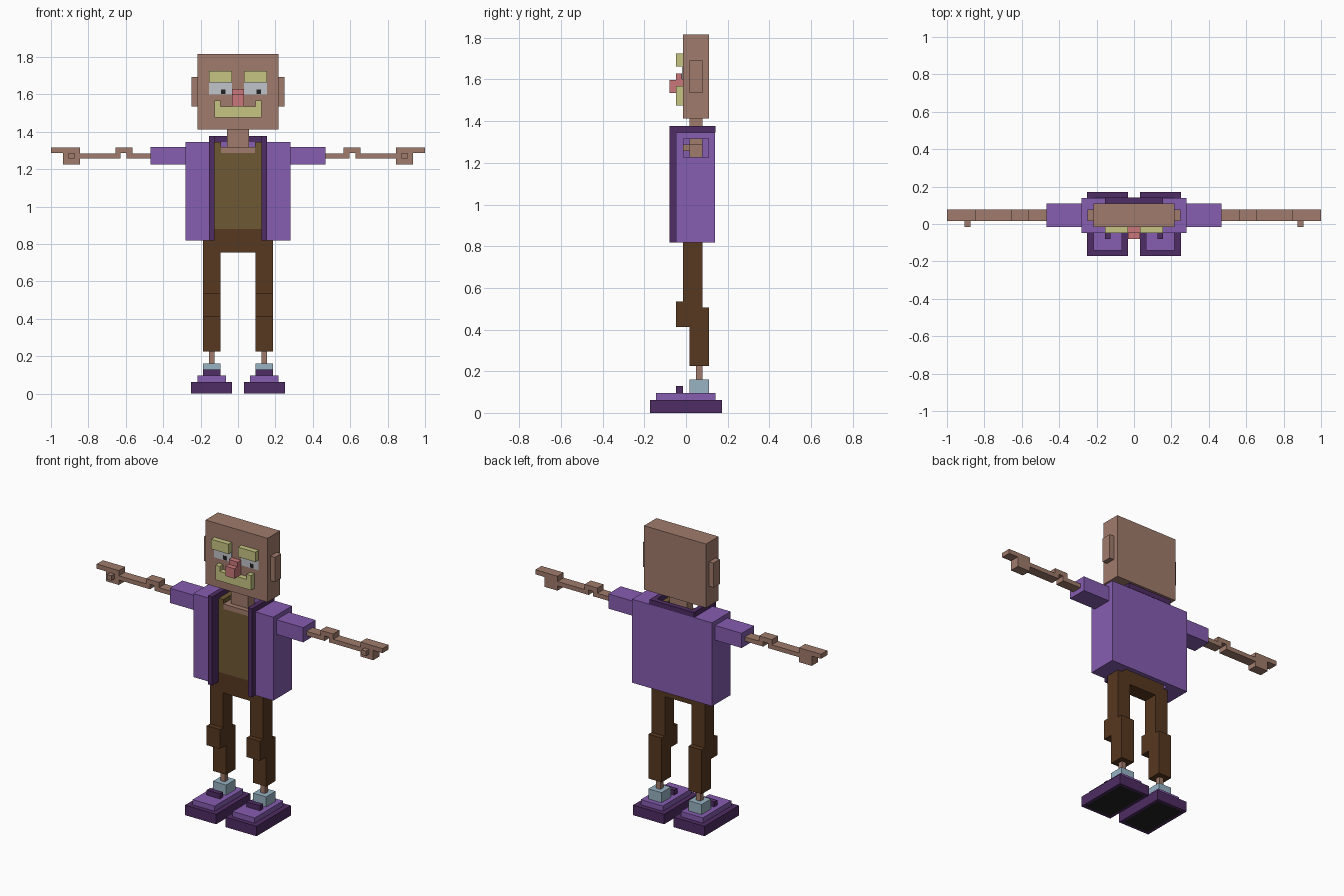
import bpy, bmesh

if "Cube" in bpy.data.objects:
    bpy.data.objects.remove(bpy.data.objects["Cube"])


def material(name, hex_code):
    def lin(c):
        c /= 255
        return c / 12.92 if c <= 0.04045 else ((c + 0.055) / 1.055) ** 2.4
    m = bpy.data.materials.new(name)
    m.diffuse_color = [lin(int(hex_code[i:i + 2], 16)) for i in (0, 2, 4)] + [1]
    m.use_nodes = True
    m.node_tree.nodes["Principled BSDF"].inputs["Base Color"].default_value = m.diffuse_color
    return m


SKIN = material("skin", "A07B6C")
PURPLE = material("jacket purple", "865DB1")
DARK = material("dark purple", "4F2C63")
BROWN = material("trouser brown", "573820")
OLIVE = material("vest olive", "6E5833")
BLOND = material("pale yellow hair", "C6C583")
PINK = material("nose pink", "C9777A")
BLUE = material("sock blue", "98B3C4")
WHITE = material("eye grey white", "C0C4C8")
BLACK = material("black", "222222")


def finish(name, bm, *mats):
    bmesh.ops.recalc_face_normals(bm, faces=bm.faces)
    me = bpy.data.meshes.new(name)
    bm.to_mesh(me)
    bm.free()
    for m in mats:
        me.materials.append(m)
    ob = bpy.data.objects.new(name, me)
    bpy.context.collection.objects.link(ob)
    return ob


def box(name, mat, x, y, z):
    """Axis-aligned box from (min, max) ranges."""
    bm = bmesh.new()
    bmesh.ops.create_cube(bm, size=1)
    for v in bm.verts:
        v.co = [r[0] if c < 0 else r[1] for c, r in zip(v.co, (x, y, z))]
    return finish(name, bm, mat)


def prism(name, mat, points, y):
    """Profile drawn in x and z, extruded along y."""
    bm = bmesh.new()
    face = bm.faces.new([bm.verts.new((px, y[0], pz)) for px, pz in points])
    ext = bmesh.ops.extrude_face_region(bm, geom=[face])
    for v in ext["geom"]:
        if isinstance(v, bmesh.types.BMVert):
            v.co.y = y[1]
    return finish(name, bm, mat)


def pair(name, mat, x, y, z):
    """Matching boxes on both sides of the body."""
    box(name + "_left", mat, x, y, z)
    box(name + "_right", mat, (-x[1], -x[0]), y, z)


# Head and face
box("head", SKIN, (-0.217, 0.217), (-0.015, 0.11), (1.412, 1.816))
pair("ear", SKIN, (0.217, 0.248), (0.016, 0.078), (1.536, 1.692))
pair("eyebrow", BLOND, (0.033, 0.155), (-0.048, -0.015), (1.662, 1.724))
pair("eye", WHITE, (0.033, 0.155), (-0.018, -0.015), (1.598, 1.662))
for i, x in enumerate((-0.092, 0.098)):
    box(f"pupil_{i + 1}", BLACK, (x, x + 0.024), (-0.021, -0.017), (1.602, 1.626))
box("nose_bridge", PINK, (-0.031, 0.031), (-0.048, -0.015), (1.536, 1.628))
box("nose_tip", PINK, (-0.031, 0.031), (-0.08, -0.048), (1.536, 1.598))
prism("moustache", BLOND, [(-0.125, 1.475), (0.125, 1.475), (0.125, 1.568), (0.094, 1.568),
                           (0.094, 1.536), (-0.094, 1.536), (-0.094, 1.568),
                           (-0.125, 1.568)], (-0.048, -0.015))

# Neck, vest and hips
box("neck", SKIN, (-0.06, 0.06), (0.016, 0.078), (1.30, 1.412))
box("neck_base", SKIN, (-0.092, 0.092), (-0.015, 0.105), (1.287, 1.318))
prism("vest", OLIVE, [(-0.125, 0.88), (0.125, 0.88), (0.125, 1.346), (0.092, 1.346),
                      (0.092, 1.287), (-0.092, 1.287), (-0.092, 1.346),
                      (-0.125, 1.346)], (-0.015, 0.11))
box("hips", BROWN, (-0.186, 0.186), (-0.015, 0.078), (0.755, 0.88))

# Open jacket with lapels and collar
pair("jacket_side", PURPLE, (0.155, 0.28), (-0.047, 0.14), (0.818, 1.346))
box("jacket_back", PURPLE, (-0.155, 0.155), (0.11, 0.14), (0.818, 1.346))
pair("lapel", DARK, (0.125, 0.155), (-0.08, -0.015), (0.818, 1.378))
pair("collar_side", DARK, (0.125, 0.155), (-0.015, 0.142), (1.346, 1.378))
box("collar_back", DARK, (-0.125, 0.125), (0.11, 0.142), (1.346, 1.378))

# Arms: sleeve, stepped elbow, hand and thumb
pair("sleeve", PURPLE, (0.28, 0.467), (-0.015, 0.11), (1.225, 1.318))
arm = [(0.467, 1.256), (0.595, 1.256), (0.595, 1.287), (0.627, 1.287), (0.627, 1.256),
       (0.845, 1.256), (0.845, 1.225), (0.935, 1.225), (0.935, 1.287), (1.0, 1.287),
       (1.0, 1.316), (0.845, 1.316), (0.845, 1.283), (0.655, 1.283), (0.655, 1.316),
       (0.565, 1.316), (0.565, 1.283), (0.467, 1.283)]
for side, s in (("left", 1), ("right", -1)):
    prism("arm_" + side, SKIN, [(s * x, z) for x, z in arm], (0.016, 0.078))
pair("thumb", SKIN, (0.875, 0.906), (-0.015, 0.016), (1.256, 1.287))

# Legs
pair("thigh", BROWN, (0.094, 0.186), (-0.015, 0.078), (0.505, 0.755))
pair("knee", BROWN, (0.094, 0.186), (-0.047, 0.016), (0.412, 0.535))
pair("shin", BROWN, (0.094, 0.186), (0.016, 0.11), (0.225, 0.505))
pair("ankle", SKIN, (0.125, 0.155), (0.047, 0.078), (0.16, 0.225))
pair("sock", BLUE, (0.094, 0.186), (0.016, 0.11), (0.096, 0.16))

# Shoes
pair("shoe", PURPLE, (0.063, 0.217), (-0.143, 0.142), (0.063, 0.096))
pair("buckle", DARK, (0.094, 0.186), (-0.047, -0.015), (0.096, 0.128))
for side, x in (("left", (0.033, 0.25)), ("right", (-0.25, -0.033))):
    sole = box("sole_" + side, DARK, x, (-0.172, 0.172), (0, 0.063))
    sole.data.materials.append(BLACK)
    bm = bmesh.new()
    bm.from_mesh(sole.data)
    bottom = min(bm.faces, key=lambda f: f.calc_center_median().z)
    bmesh.ops.inset_region(bm, faces=[bottom], thickness=0.025)
    bottom.material_index = 1
    bm.to_mesh(sole.data)
    bm.free()
